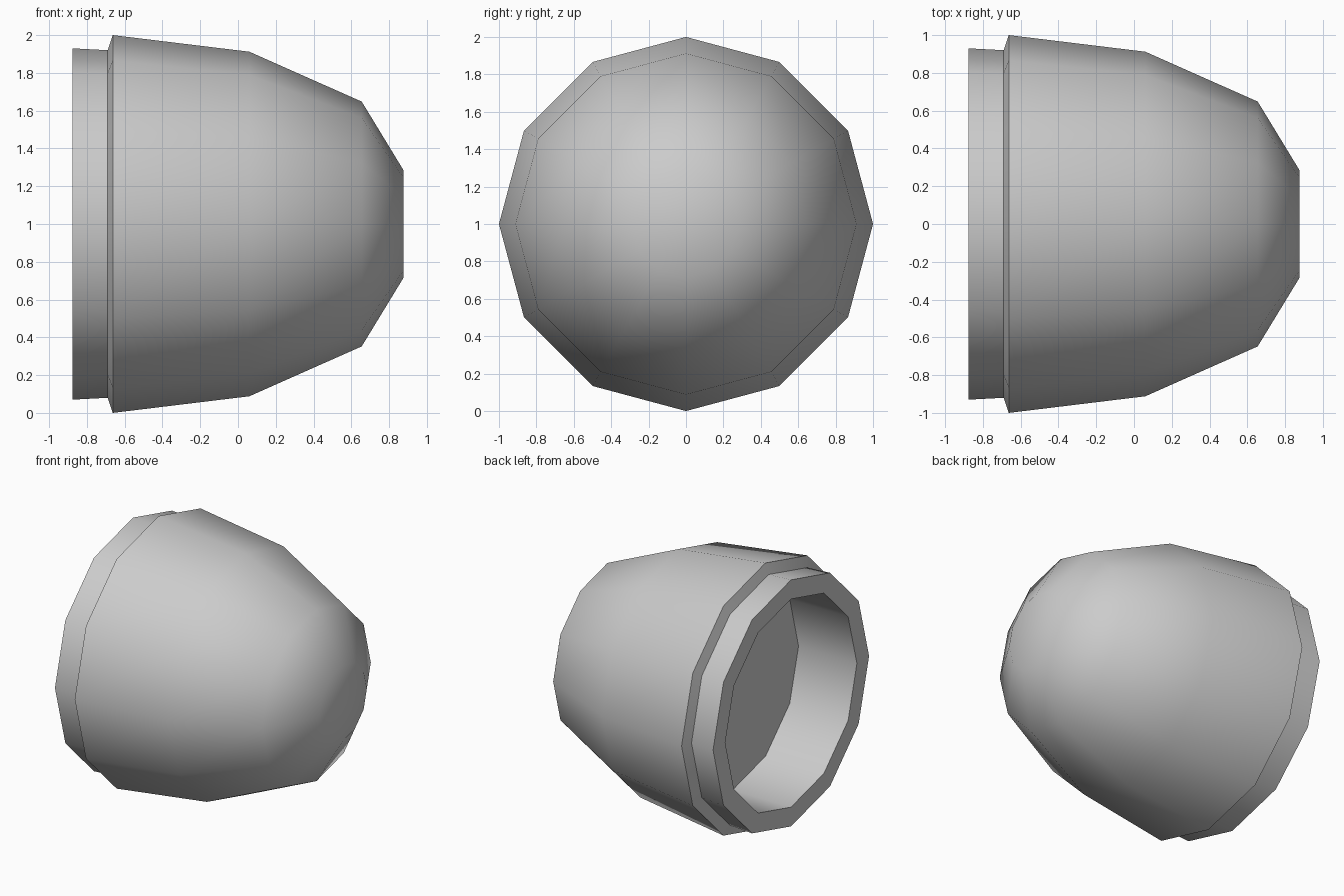
import bpy, bmesh
from math import sin, cos, pi

if "Cube" in bpy.data.objects:
    bpy.data.objects.remove(bpy.data.objects["Cube"])

SIDES = 12
# Profile (x, radius, sharp ring): cavity floor, rim, neck, shoulder, rounded nose
PROFILE = [
    (-0.39, 0.785, True),
    (-0.877, 0.785, True),
    (-0.877, 0.93, True),
    (-0.69, 0.92, True),
    (-0.663, 1.0, True),
    (0.06, 0.912, False),
    (0.655, 0.648, False),
    (0.876, 0.285, False),
]

bm = bmesh.new()

# Rings around the x axis, with a corner pointing straight up
rings = []
for x, r, _ in PROFILE:
    rings.append([bm.verts.new((x, r * sin(2 * pi * i / SIDES),
                                1 + r * cos(2 * pi * i / SIDES)))
                  for i in range(SIDES)])

# Walls between neighbouring rings
for a, b in zip(rings, rings[1:]):
    for i in range(SIDES):
        j = (i + 1) % SIDES
        bm.faces.new((a[i], a[j], b[j], b[i]))

# Cavity floor and nose cap
bm.faces.new(rings[0])
bm.faces.new(rings[-1])
bmesh.ops.recalc_face_normals(bm, faces=bm.faces)

# Smooth shading, with crisp rim and step edges
for f in bm.faces:
    f.smooth = True
for ring, (_, _, sharp) in zip(rings, PROFILE):
    if sharp:
        for i in range(SIDES):
            bm.edges.get((ring[i], ring[(i + 1) % SIDES])).smooth = False

mesh = bpy.data.meshes.new("rounded_cap")
bm.to_mesh(mesh)
bm.free()
bpy.context.collection.objects.link(bpy.data.objects.new("rounded_cap", mesh))
